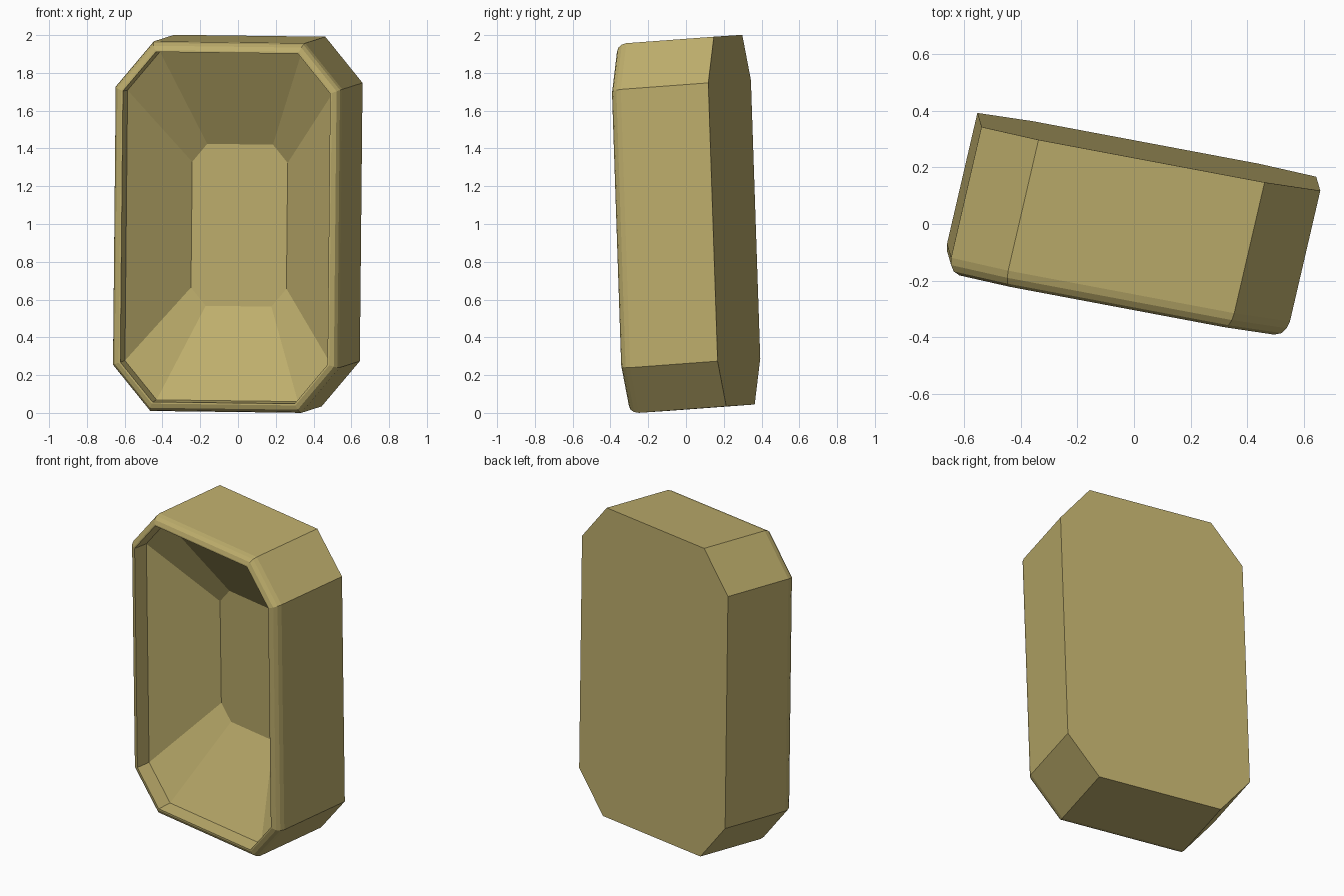
import bpy, bmesh
from mathutils import Vector

if "Cube" in bpy.data.objects:
    bpy.data.objects.remove(bpy.data.objects["Cube"])

# Slightly skewed frame of the leaning housing
U = Vector((0.983, -0.185, -0.0123))
W = Vector((0.0098, -0.0336, 0.9994))
V = Vector((0.232, 1.0, 0.074))           # depth, per unit of y
BACK = Vector((0.0525, 0.2555, 1.018))
DEPTH = 0.518


def octagon(a, b, a2, b2):
    """Half width a, half height b, with corners cut at a2 / b2."""
    return [(a, -b2), (a, b2), (a2, b), (-a2, b),
            (-a, b2), (-a, -b2), (-a2, -b), (a2, -b)]


def inset_octagon(d, a=0.61, b=0.979, a2=0.407, b2=0.737):
    n = Vector((b - b2, a - a2)).normalized()
    c = n.x * a + n.y * b2 - d
    a, b = a - d, b - d
    return octagon(a, b, (c - n.y * b) / n.x, (c - n.x * a) / n.y)


# Rings from the back, round the soft front rim, into the funnel: (inset, distance behind front)
profile = [(0, DEPTH), (0, 0.055), (0.006, 0.03), (0.02, 0.01), (0.043, 0.0),
           (0.052, 0.0), (0.057, 0.085)]
rings = [(inset_octagon(i), t) for i, t in profile]
# Funnel floor, a little off centre
floor = [(x - 0.015, z - 0.015) for x, z in octagon(0.257, 0.429, 0.177, 0.333)]
rings.append((floor, 0.386))

bm = bmesh.new()
loops = []
for pts, t in rings:
    o = BACK - V * (DEPTH - t)
    loops.append([bm.verts.new(o + U * x + W * z) for x, z in pts])
for p, q in zip(loops, loops[1:]):
    for i in range(8):
        j = (i + 1) % 8
        bm.faces.new((p[i], p[j], q[j], q[i]))
bm.faces.new(loops[0])
bm.faces.new(loops[-1])
bmesh.ops.recalc_face_normals(bm, faces=bm.faces)

mesh = bpy.data.meshes.new("recessed_housing")
bm.to_mesh(mesh)
bm.free()
obj = bpy.data.objects.new("recessed_housing", mesh)
bpy.context.collection.objects.link(obj)

# Olive tan colour
mat = bpy.data.materials.new("olive_tan")
mat.diffuse_color = (0.51, 0.42, 0.15, 1)
mat.use_nodes = True
mat.node_tree.nodes["Principled BSDF"].inputs["Base Color"].default_value = mat.diffuse_color
mesh.materials.append(mat)
